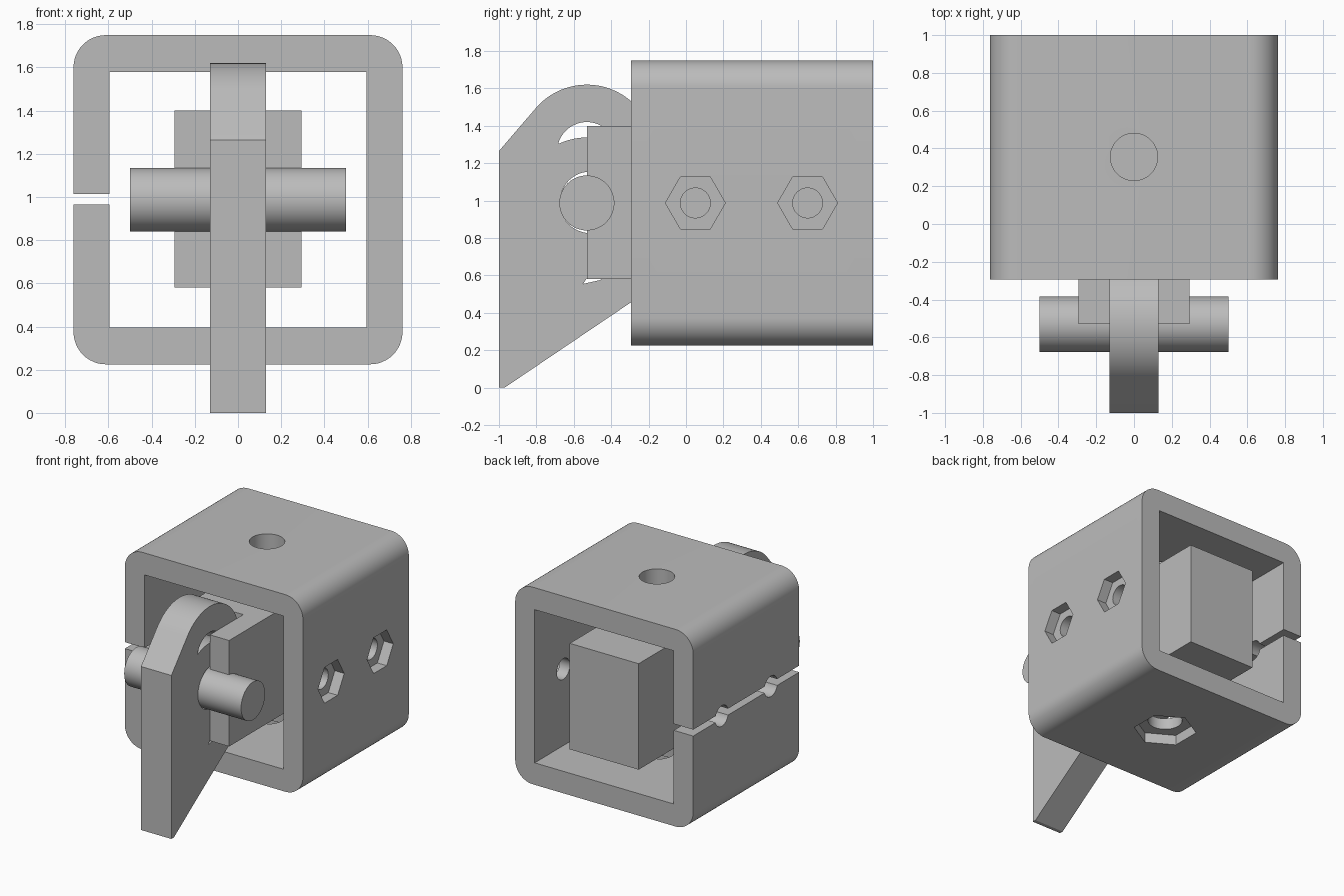
import bpy, bmesh
from math import sin, cos, pi, radians

cube = bpy.data.objects.get("Cube")
if cube:
    bpy.data.objects.remove(cube, do_unlink=True)

steel = bpy.data.materials.new("plain grey")
steel.use_nodes = True
grey = (0.5, 0.5, 0.5, 1)
steel.diffuse_color = grey
steel.node_tree.nodes["Principled BSDF"].inputs["Base Color"].default_value = grey


def arc(cx, cy, r, a0, a1, n=24):
    """Points on an arc, angles in degrees."""
    return [(cx + r * cos(radians(a0 + (a1 - a0) * i / n)),
             cy + r * sin(radians(a0 + (a1 - a0) * i / n))) for i in range(n + 1)]


def ring(cx, cy, r, n=48):
    return arc(cx, cy, r, 0, 360, n)[:-1]


def box(x0, x1, y0, y1):
    return [(x0, y0), (x1, y0), (x1, y1), (x0, y1)]


def prism(name, pts, axis, lo, hi):
    """Extrude a flat profile along an axis from lo to hi."""
    place = {"X": lambda p, d: (d, p[0], p[1]),
             "Y": lambda p, d: (p[0], d, p[1]),
             "Z": lambda p, d: (p[0], p[1], d)}[axis]
    bm = bmesh.new()
    a = [bm.verts.new(place(p, lo)) for p in pts]
    b = [bm.verts.new(place(p, hi)) for p in pts]
    bm.faces.new(a)
    bm.faces.new(b)
    for i in range(len(pts)):
        j = (i + 1) % len(pts)
        bm.faces.new((a[i], a[j], b[j], b[i]))
    bmesh.ops.recalc_face_normals(bm, faces=bm.faces)
    mesh = bpy.data.meshes.new(name)
    bm.to_mesh(mesh)
    bm.free()
    mesh.materials.append(steel)
    obj = bpy.data.objects.new(name, mesh)
    bpy.context.collection.objects.link(obj)
    return obj


def activate(obj):
    bpy.ops.object.select_all(action="DESELECT")
    obj.select_set(True)
    bpy.context.view_layer.objects.active = obj


def cut(obj, pts, axis, lo, hi):
    """Subtract a prism from an object."""
    cutter = prism("cutter", pts, axis, lo, hi)
    cutter.hide_render = True
    activate(obj)
    mod = obj.modifiers.new("cut", "BOOLEAN")
    mod.operation = "DIFFERENCE"
    mod.solver = "EXACT"
    mod.object = cutter
    bpy.ops.object.modifier_apply(modifier=mod.name)
    bpy.data.objects.remove(cutter, do_unlink=True)


def smooth(obj):
    activate(obj)
    bpy.ops.object.shade_smooth_by_angle(angle=radians(25))


# Rounded square tube
W, LOW, TOP, R = 0.762, 0.225, 1.75, 0.15
MID = (LOW + TOP) / 2
outline = (arc(W - R, TOP - R, R, 0, 90, 12) + arc(R - W, TOP - R, R, 90, 180, 12)
           + arc(R - W, LOW + R, R, 180, 270, 12) + arc(W - R, LOW + R, R, 270, 360, 12))
frame = prism("square_clamp_frame", outline, "Y", -0.295, 1)
cut(frame, box(-0.595, 0.595, 0.395, 1.58), "Y", -0.5, 1.2)

# Clamp slit, bolt holes and nut pockets
cut(frame, box(-0.9, -0.5, 0.965, 1.015), "Y", -0.5, 1.2)
for y in (0.05, 0.65):
    cut(frame, ring(y, MID, 0.08, 32), "X", -0.9, 0.9)
    cut(frame, ring(y, MID, 0.16, 6), "X", W - 0.08, 0.9)
cut(frame, ring(0, 0.355, 0.125), "Z", 0, 2)
cut(frame, arc(0, 0.355, 0.23, 30, 390, 6)[:-1], "Z", 0, LOW + 0.08)
smooth(frame)

# Sliding block with a slot for the lever
block = prism("sliding_block", box(-0.295, 0.295, 0.58, 1.4), "Y", -0.53, 1)
cut(block, box(-0.13, 0.13, -0.7, -0.12), "Z", 0, 2)

# Lever with a rounded head and openings
PY, HEAD = -0.53, 1.26
side = [(-1, 0), (-0.97, 0), (-0.17, 0.54)] + arc(PY, HEAD, 0.36, 0, 140, 40) + [(-1, 1.265)]
lever = prism("cam_lever", side, "X", -0.13, 0.13)
crescent = arc(PY, HEAD, 0.16, 16, 164) + arc(PY, MID, 0.35, 116, 64)[1:-1]
cut(lever, crescent, "X", -0.3, 0.3)
cut(lever, ring(PY + 0.02, MID + 0.003, 0.165), "X", -0.3, 0.3)
cut(lever, [(-0.55, 0.555), (-0.46, 0.575), (-0.3, 0.66), (-0.5, 0.63)], "X", -0.3, 0.3)
smooth(lever)

# Cross pin
pin = prism("pivot_pin", ring(PY, MID, 0.147, 64), "X", -0.5, 0.5)
smooth(pin)
